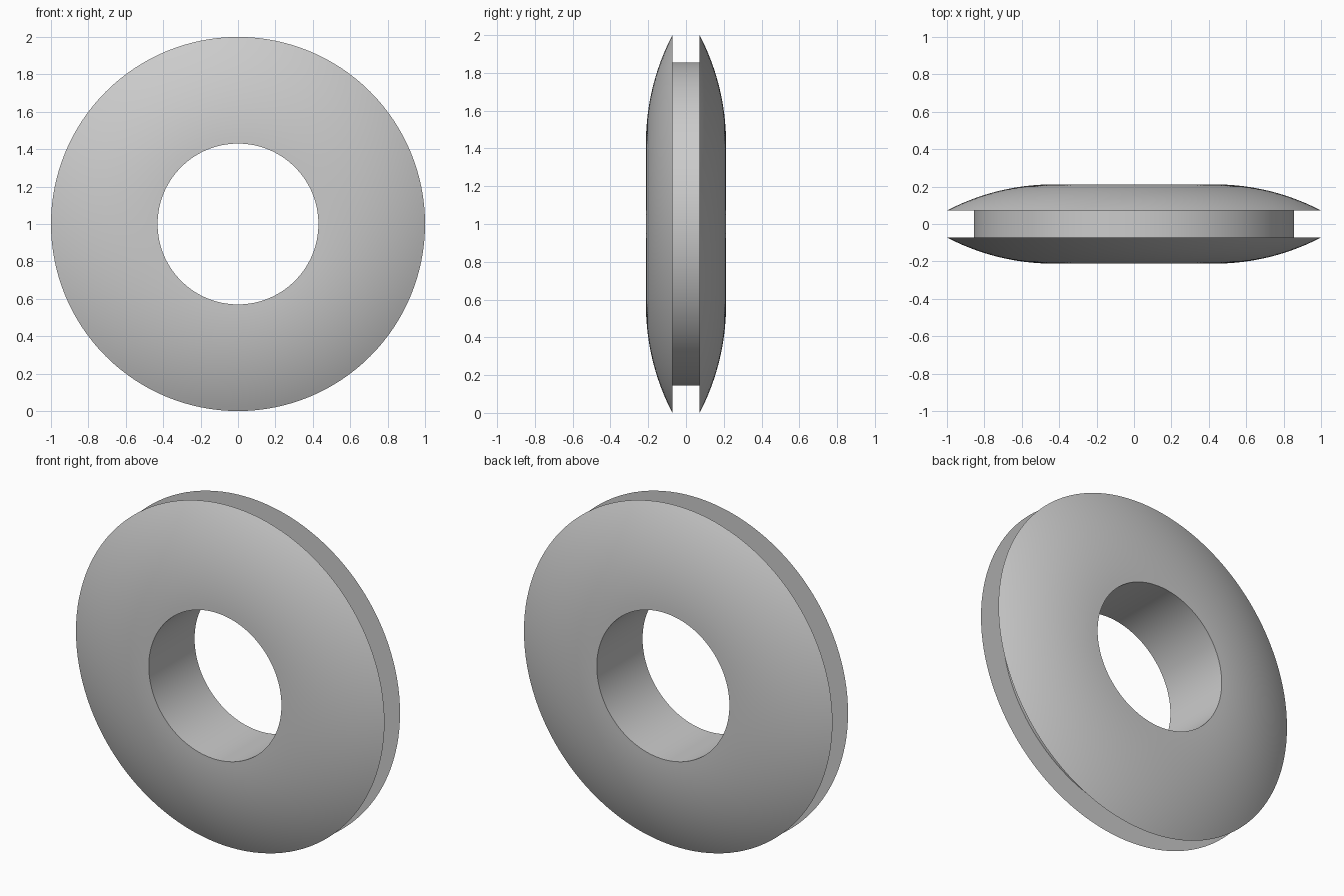
import bpy
import bmesh
import math
from mathutils import Vector

if "Cube" in bpy.data.objects:
    bpy.data.objects.remove(bpy.data.objects["Cube"], do_unlink=True)

# Main dimensions
BORE, GROOVE, RIM = 0.43, 0.855, 1.0
HALF_GROOVE, HALF_DEPTH = 0.072, 0.212
SEGMENTS, ARC_STEPS = 128, 20

# Single grey rubber material
grey = bpy.data.materials.new("rubber_grey")
grey.use_nodes = True
colour = (0.6, 0.6, 0.6, 1.0)
grey.diffuse_color = colour
grey.node_tree.nodes["Principled BSDF"].inputs["Base Color"].default_value = colour

# Half profile as (radius, depth): domed face from bore to rim, then into the groove
run, rise = RIM - BORE, HALF_DEPTH - HALF_GROOVE
arc_radius = (run ** 2 + rise ** 2) / (2 * rise)
sweep = math.asin(run / arc_radius)
half = []
for i in range(ARC_STEPS + 1):
    a = sweep * i / ARC_STEPS
    half.append((BORE + arc_radius * math.sin(a),
                 HALF_DEPTH - arc_radius * (1 - math.cos(a))))
half.append((GROOVE, HALF_GROOVE))

# Mirror to a closed cross-section
profile = half + [(r, -d) for r, d in reversed(half)]

# Spin the cross-section around the y axis
bm = bmesh.new()
verts = [bm.verts.new((r, d, 1.0)) for r, d in profile]
edges = [bm.edges.new((verts[i], verts[(i + 1) % len(verts)])) for i in range(len(verts))]
bmesh.ops.spin(bm, geom=verts + edges, cent=Vector((0, 0, 1)), axis=Vector((0, 1, 0)),
               angle=math.tau, steps=SEGMENTS, use_merge=True)
bmesh.ops.remove_doubles(bm, verts=bm.verts, dist=1e-5)
bmesh.ops.recalc_face_normals(bm, faces=bm.faces)
mesh = bpy.data.meshes.new("grommet_ring")
bm.to_mesh(mesh)
bm.free()

ring = bpy.data.objects.new("grommet_ring", mesh)
bpy.context.collection.objects.link(ring)
mesh.materials.append(grey)

# Smooth dome and bore, sharp rims
bpy.ops.object.select_all(action='DESELECT')
ring.select_set(True)
bpy.context.view_layer.objects.active = ring
bpy.ops.object.shade_smooth_by_angle(angle=math.radians(30))
